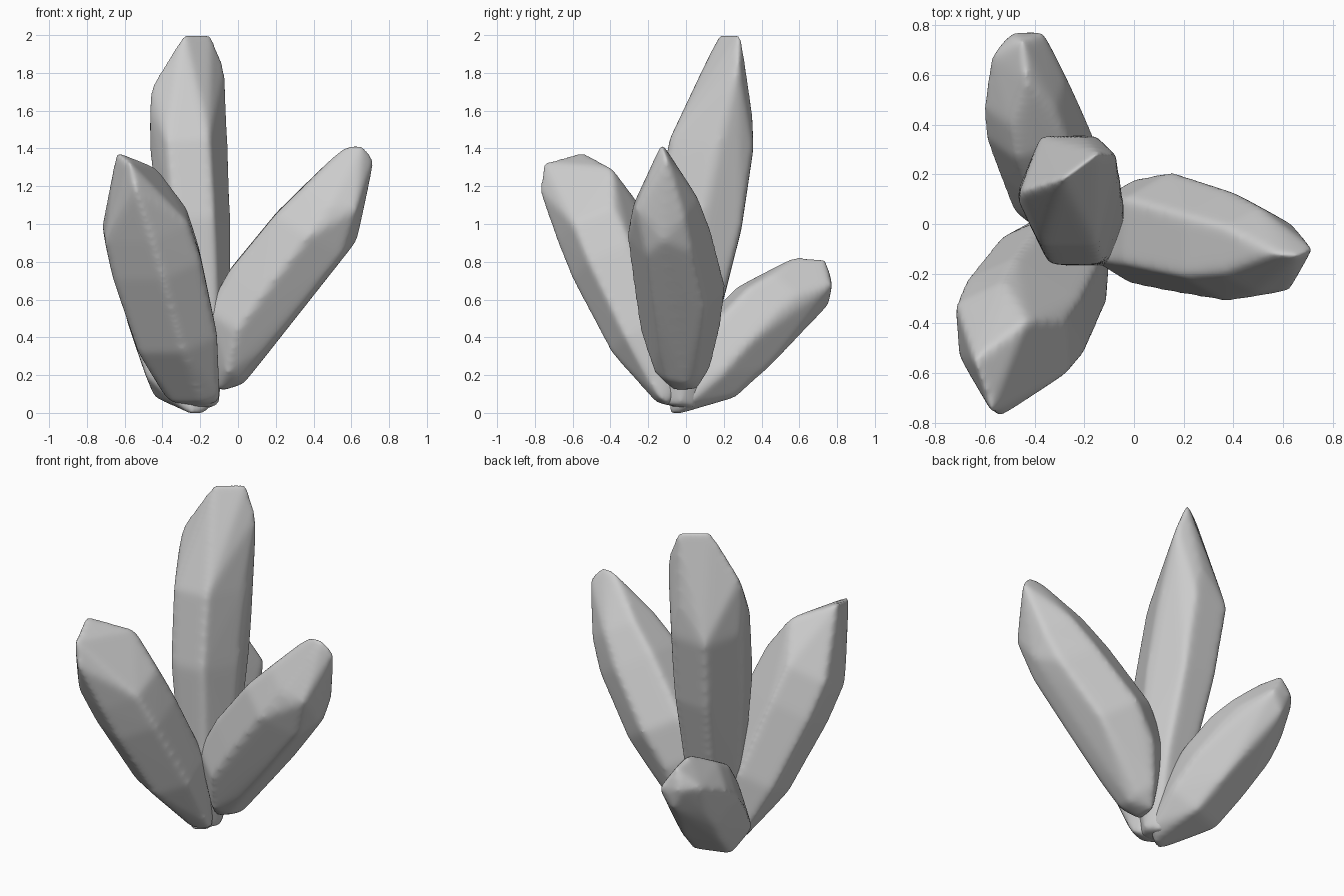
import bpy, bmesh
from mathutils import Vector

# Six-sided cross-section, extents of one in both directions
HEX = [(1, 0), (.55, 1), (-.55, 1), (-1, 0), (-.55, -1), (.55, -1)]


def crystal(name, side, stations, tip):
    """Convex shard through hexagonal stations (x, y, z, half width, half depth) plus chisel points."""
    axis = (Vector(stations[-1][:3]) - Vector(stations[0][:3])).normalized()
    u = Vector(side)
    u = (u - axis * u.dot(axis)).normalized()
    v = axis.cross(u)
    bm = bmesh.new()
    for x, y, z, ru, rv in stations:
        for a, b in HEX:
            bm.verts.new(Vector((x, y, z)) + u * ru * a + v * rv * b)
    for p in tip:
        bm.verts.new(p)
    hull = bmesh.ops.convex_hull(bm, input=bm.verts)
    junk = set(hull["geom_interior"]) | set(hull["geom_unused"])
    bmesh.ops.delete(bm, geom=[g for g in junk if isinstance(g, bmesh.types.BMVert)], context='VERTS')
    bmesh.ops.recalc_face_normals(bm, faces=bm.faces)
    me = bpy.data.meshes.new(name)
    bm.to_mesh(me)
    bm.free()
    ob = bpy.data.objects.new(name, me)
    bpy.context.collection.objects.link(ob)
    # Even mesh, then worn-down edges
    r = ob.modifiers.new("even_mesh", 'REMESH')
    r.mode = 'VOXEL'
    r.voxel_size = .014
    r.use_smooth_shade = True
    s = ob.modifiers.new("worn_edges", 'SMOOTH')
    s.factor = .5
    s.iterations = 24
    return ob


# Tall upright shard
crystal("tall_crystal", (1, 0, 0),
        [(-.19, -.03, .03, .09, .08), (-.20, 0, .5, .165, .17),
         (-.235, .065, 1.0, .197, .23), (-.264, .135, 1.42, .205, .223)],
        [(-.29, .18, 2.015), (-.14, .29, 2.015), (-.07, .28, 1.83),
         (-.46, .13, 1.74), (-.39, .15, 1.85), (-.2, .35, 1.6), (-.47, .1, 1.6)])

# Front left shard
crystal("front_left_crystal", (.86, -.51, 0),
        [(-.24, -.06, .085, .17, .07), (-.327, -.19, .4, .255, .18),
         (-.436, -.37, .8, .283, .203), (-.49, -.46, 1.0, .268, .198)],
        [(-.645, -.55, 1.385), (-.575, -.76, 1.33), (-.54, -.78, 1.18),
         (-.43, -.39, 1.3), (-.2, -.06, .03), (-.1, -.1, .05)])

# Right shard
crystal("right_crystal", (0, 1, 0),
        [(-.05, -.02, .22, .15, .085), (0, -.03, .45, .215, .187),
         (.14, -.03, .65, .243, .213), (.38, -.09, .95, .225, .208),
         (.5, -.105, 1.12, .175, .17)],
        [(.66, -.13, 1.43), (.725, -.1, 1.35), (.57, -.12, 1.42), (.63, -.27, 1.08),
         (.63, -.12, .91), (-.11, -.06, .11), (-.09, .06, .12), (.03, 0, .15), (-.13, -.02, .4)])

# Short back shard
crystal("back_crystal", (.95, .31, 0),
        [(-.22, -.03, .05, .11, .05), (-.3, .12, .2, .2, .167),
         (-.35, .27, .37, .208, .193), (-.412, .42, .53, .2, .188),
         (-.44, .53, .62, .175, .155)],
        [(-.43, .58, .83), (-.45, .74, .82), (-.36, .775, .68), (-.44, .76, .57), (-.5, .77, .7),
         (-.575, .68, .7), (-.24, -.09, -.015), (-.18, -.05, -.01)])
